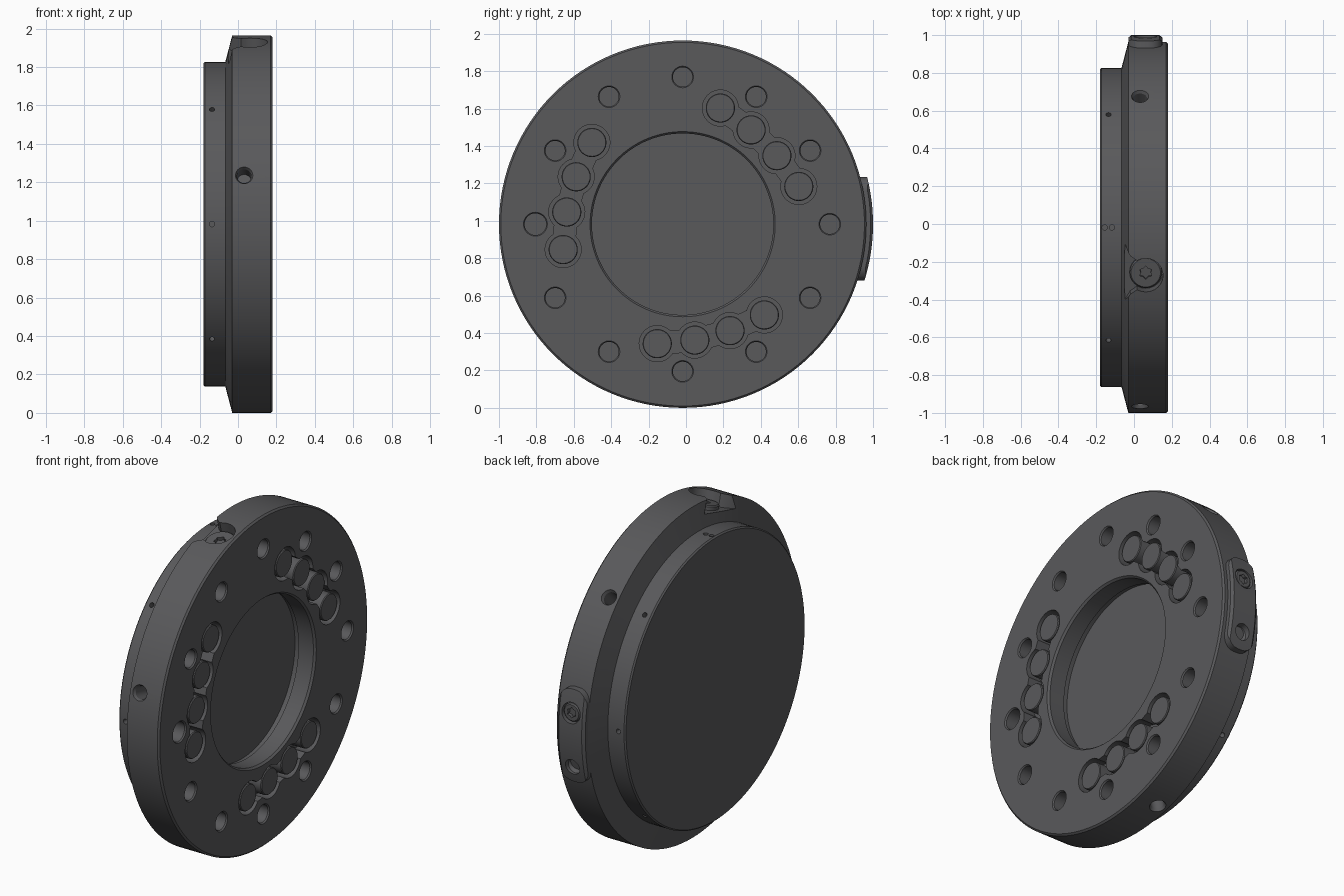
import bpy, bmesh
from math import sin, cos, pi, radians
from mathutils import Matrix, Vector

if "Cube" in bpy.data.objects:
    bpy.data.objects.remove(bpy.data.objects["Cube"])

C = Vector((0, -0.018, 0.982))      # centre of the disc, axis runs along x
dark = bpy.data.materials.new("dark_grey")
dark.diffuse_color = (0.1, 0.1, 0.105, 1)
dark.use_nodes = True
dark.node_tree.nodes["Principled BSDF"].inputs["Base Color"].default_value = dark.diffuse_color


def at(r, deg, x=0):
    """Placement along the disc axis at polar position r, deg."""
    a = radians(deg)
    return Matrix.Translation(C + Vector((x, r * cos(a), r * sin(a)))) @ Matrix.Rotation(a, 4, 'X')


def radial(deg, x=0, t=0):
    """Local x points outward, y tangential, z along the disc axis."""
    a = radians(deg)
    m = Matrix(((0, 0, 1), (cos(a), -sin(a), 0), (sin(a), cos(a), 0))).to_4x4()
    return Matrix.Translation(C + Vector((x, 0, 0))) @ m @ Matrix.Translation((0, t, 0))


def skin(bm, rings, m):
    """Closed solid through a list of equal-sized point rings."""
    vs = [[bm.verts.new(m @ Vector(p)) for p in ring] for ring in rings]
    n = len(vs[0])
    for a, b in zip(vs, vs[1:]):
        for i in range(n):
            bm.faces.new((a[i], a[(i + 1) % n], b[(i + 1) % n], b[i]))
    bm.faces.new(vs[0][::-1])
    bm.faces.new(vs[-1])


def lathe(bm, profile, seg, m):
    skin(bm, [[(x, r * cos(2 * pi * i / seg), r * sin(2 * pi * i / seg))
               for i in range(seg)] for x, r in profile], m)


def prism(bm, outline, x0, x1, m):
    skin(bm, [[(x, u, v) for u, v in outline] for x in (x0, x1)], m)


def finish(name, bm):
    bmesh.ops.recalc_face_normals(bm, faces=bm.faces)
    me = bpy.data.meshes.new(name)
    bm.to_mesh(me)
    bm.free()
    ob = bpy.data.objects.new(name, me)
    bpy.context.collection.objects.link(ob)
    me.materials.append(dark)
    return ob


def boolean(ob, bm, op='DIFFERENCE'):
    cutter = finish("cutter", bm)
    cutter.hide_render = True
    mod = ob.modifiers.new("cut", 'BOOLEAN')
    mod.operation, mod.object, mod.solver = op, cutter, 'EXACT'
    bpy.context.view_layer.objects.active = ob
    bpy.ops.object.modifier_apply(modifier=mod.name)
    bpy.data.objects.remove(cutter)


def smooth(ob):
    bpy.ops.object.select_all(action='DESELECT')
    ob.select_set(True)
    bpy.context.view_layer.objects.active = ob
    bpy.ops.object.shade_smooth_by_angle(angle=radians(25))


# Main disc: rear boss, cone, rim, front face and central recess
bm = bmesh.new()
lathe(bm, [(-.18, .837), (-.172, .845), (-.066, .845), (-.03, .982), (.17, .982), (.18, .972),
           (.18, .495), (.168, .485), (.07, .485), (.07, .495), (.04, .495)], 128,
      Matrix.Translation(C))
disc = finish("mounting_disc", bm)

# Twelve bolt holes, one slightly larger
bm = bmesh.new()
for i in range(12):
    r = .064 if i == 6 else .058
    lathe(bm, [(.06, r - .006), (.172, r - .006), (.1801, r), (.2, r)], 32, at(.787, 30 * i))
boolean(disc, bm)

# Three groups of four contact pockets, then the channels linking them
groups = [[(.653 if abs(o) > 9 else .623, 45 + 120 * k + o) for o in (-27, -9, 9, 27)]
          for k in range(3)]
bm = bmesh.new()
for g in groups:
    for r, d in g:
        lathe(bm, [(.09, .0965), (.2, .0965)], 40, at(r, d))
boolean(disc, bm)
bm = bmesh.new()
for g in groups:
    for a, b in zip(g, g[1:]):
        p, q = at(*a).translation, at(*b).translation
        d = (q - p).normalized() * .035
        n = Vector((0, -d.z, d.y)) * 1.7
        mid = (p + q) / 2
        prism(bm, [(v.y, v.z) for v in (mid - d - n, mid + d - n, mid + d + n, mid - d + n)],
              .09, .2, Matrix())
boolean(disc, bm)

# Radial rim holes and pin holes around the boss
bm = bmesh.new()
for d in (45, 165, 285):
    lathe(bm, [(.86, .037), (.965, .037), (.985, .047), (1.05, .047)], 32, radial(d, .032))
for i in range(8):
    for x in ((-.155, -.117) if i == 2 else (-.135,)):
        lathe(bm, [(.81, .014), (.87, .014)], 16, radial(45 * i, x))
boolean(disc, bm)

# Flared notch in the rim for the clamp screw
arc = [(.092 * cos(radians(a)), .062 + .092 * sin(radians(a))) for a in range(-30, 211, 15)]
bm = bmesh.new()
prism(bm, arc + [(-.105, -.02), (-.165, -.055), (-.165, -.1), (.165, -.1), (.165, -.055), (.105, -.02)],
      .902, 1.1, radial(105))
boolean(disc, bm)
smooth(disc)

# Contact pins sitting in the pockets
bm = bmesh.new()
for g in groups:
    for r, d in g:
        lathe(bm, [(.08, .078), (.17, .078), (.175, .074)], 40, at(r, d))
smooth(finish("contact_pins", bm))

# Raised pad on the rim: rounded block trimmed by a larger cylinder
corner = [(sx * (.277 - .075) + .075 * cos(radians(a)), sz * (.09 - .075) + .075 * sin(radians(a)))
          for sx, sz, s in ((1, 1, 0), (-1, 1, 90), (-1, -1, 180), (1, -1, 270))
          for a in range(s, s + 91, 15)]
bm = bmesh.new()
prism(bm, corner, .9, 1.1, radial(0, .06, -.025))
pad = finish("rim_pad", bm)
bm = bmesh.new()
lathe(bm, [(-.06, .985), (-.03, 1.005), (-.015, 1.018), (.135, 1.018), (.15, 1.005), (.18, .985)],
      160, Matrix.Translation(C))
boolean(pad, bm, 'INTERSECT')
bm = bmesh.new()
lathe(bm, [(.965, .06), (1.1, .06)], 32, radial(0, .06, .12))
lathe(bm, [(.95, .025), (.97, .045), (1.1, .05)], 32, radial(0, .06, -.205))
boolean(pad, bm)
smooth(pad)


# Screws with star-shaped sockets
def screw(name, r0, r1, rad, socket, m):
    bm = bmesh.new()
    lathe(bm, [(r0, rad), (r1 - .007, rad), (r1, rad - .007)], 40, m)
    ob = finish(name, bm)
    bm = bmesh.new()
    star = [(socket * k * cos(i * pi / 6), socket * k * sin(i * pi / 6))
            for i in range(12) for k in ((1, .72)[i % 2],)]
    prism(bm, star, r1 - .02, r1 + .1, m)
    boolean(ob, bm)
    smooth(ob)


screw("clamp_screw", .88, .928, .085, .036, radial(105, .062))
screw("pad_screw", .95, 1.005, .054, .032, radial(0, .06, .12))
